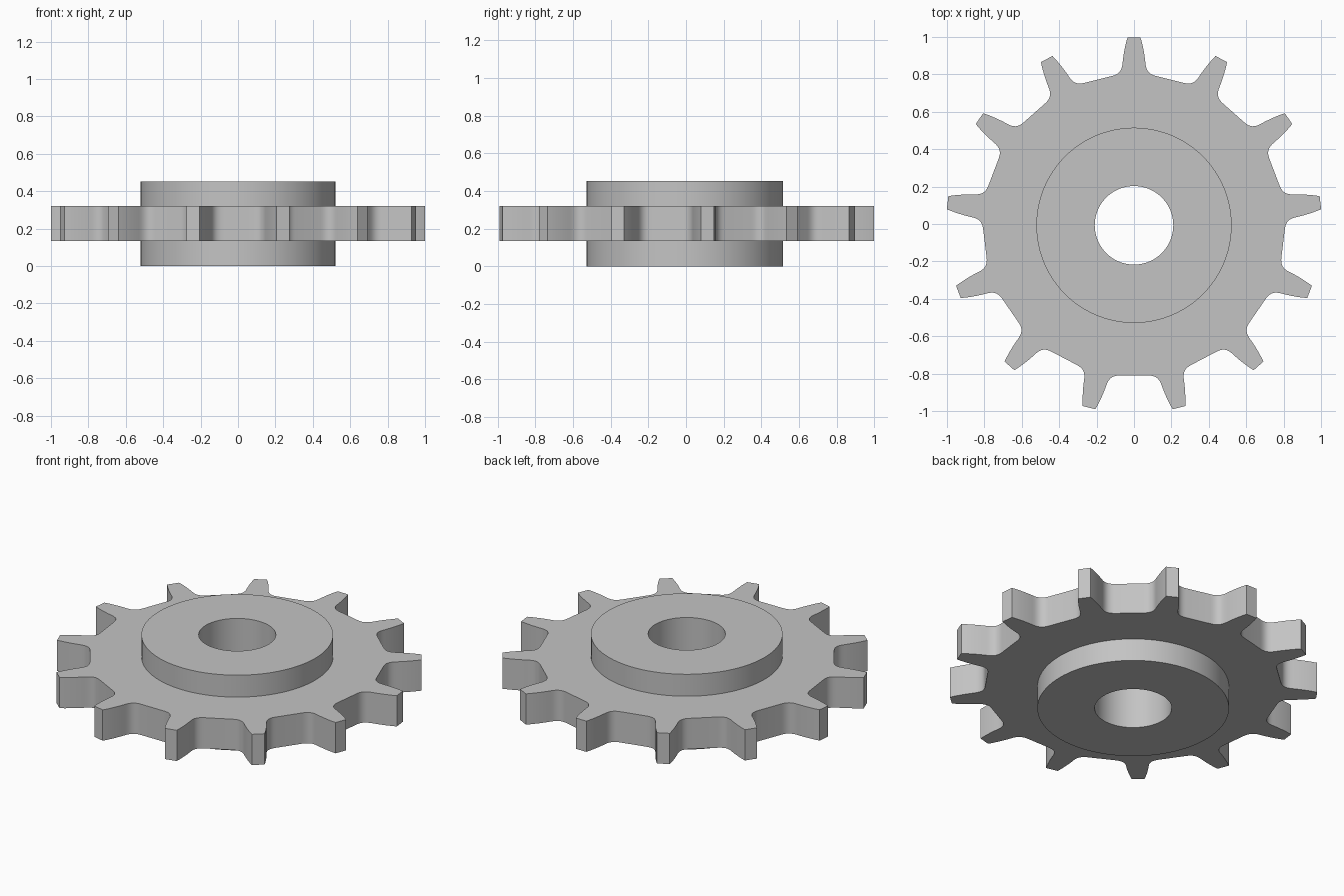
import bpy, bmesh, math
from mathutils import Vector, Matrix
from mathutils.geometry import interpolate_bezier

cube = bpy.data.objects.get("Cube")
if cube:
    bpy.data.objects.remove(cube, do_unlink=True)

TEETH = 13
HUB_R, BORE_R, HUB_TOP = 0.522, 0.21, 0.452
PLATE_LOW, PLATE_HIGH = 0.135, 0.32
CENTRE = Vector((0, -0.007, 0))

steel = bpy.data.materials.new("grey steel")
steel.use_nodes = True
GREY = (0.55, 0.55, 0.55, 1)
steel.diffuse_color = GREY
steel.node_tree.nodes["Principled BSDF"].inputs["Base Color"].default_value = GREY


def ring_solid(name, outer, inner, low, high):
    """Solid between two matching closed outlines and two heights."""
    bm = bmesh.new()
    loops = [[bm.verts.new((p.x, p.y, z)) for p in outline]
             for outline, z in ((outer, low), (outer, high), (inner, high), (inner, low))]
    n = len(outer)
    for k in range(4):
        a, b = loops[k], loops[(k + 1) % 4]
        for i in range(n):
            j = (i + 1) % n
            bm.faces.new((a[i], a[j], b[j], b[i]))
    bmesh.ops.recalc_face_normals(bm, faces=bm.faces)
    mesh = bpy.data.meshes.new(name)
    bm.to_mesh(mesh)
    bm.free()
    mesh.materials.append(steel)
    obj = bpy.data.objects.new(name, mesh)
    bpy.context.collection.objects.link(obj)
    obj.location = CENTRE
    bpy.ops.object.select_all(action='DESELECT')
    obj.select_set(True)
    bpy.context.view_layer.objects.active = obj
    bpy.ops.object.shade_smooth_by_angle(angle=math.radians(28))
    return obj


def circle(radius, count):
    return [Vector((radius * math.cos(math.tau * i / count),
                    radius * math.sin(math.tau * i / count))) for i in range(count)]


# Half tooth: flank from the tip corner, then the root fillet
def curve(points, count):
    return interpolate_bezier(*[Vector(p) for p in points], count)


flank = curve([(0.035, 1.004), (0.047, 0.965), (0.057, 0.91), (0.061, 0.87)], 6)
fillet = curve([(0.061, 0.87), (0.064, 0.825), (0.082, 0.807), (0.118, 0.798)], 9)
half = flank + fillet[1:]
tooth = [Vector((-p.x, p.y)) for p in reversed(half)] + [Vector((p.x, p.y)) for p in half]

# Toothed plate around the hub
outline = []
for i in range(TEETH):
    turn = Matrix.Rotation(-math.tau * i / TEETH, 2)
    outline += [turn @ p for p in tooth]
inner_edge = [p.normalized() * (HUB_R - 0.004) for p in outline]
ring_solid("toothed_plate", outline, inner_edge, PLATE_LOW, PLATE_HIGH)

# Hub with a through bore
ring_solid("hub", circle(HUB_R, 96), circle(BORE_R, 96), 0, HUB_TOP)
